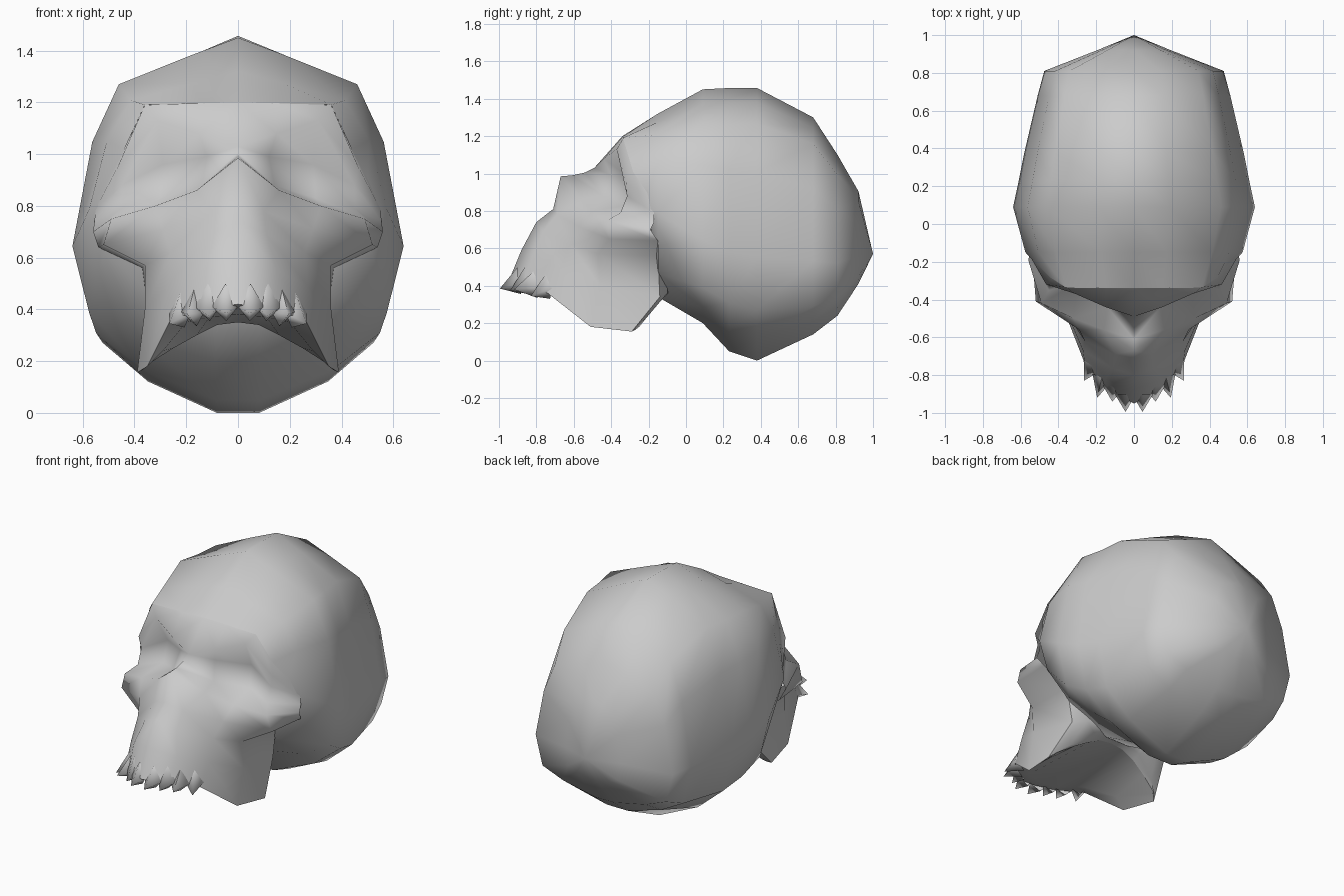
import bpy, bmesh, math
from mathutils import Vector


def finish(name, bm, angle, mirror=False):
    bmesh.ops.remove_doubles(bm, verts=bm.verts, dist=0.002)
    bmesh.ops.recalc_face_normals(bm, faces=bm.faces)
    me = bpy.data.meshes.new(name)
    bm.to_mesh(me)
    bm.free()
    ob = bpy.data.objects.new(name, me)
    bpy.context.collection.objects.link(ob)
    for p in me.polygons:
        p.use_smooth = True
    me.set_sharp_from_angle(angle=math.radians(angle))
    if mirror:
        m = ob.modifiers.new("mirror", 'MIRROR')
        m.use_axis[0] = True
        m.merge_threshold = 0.003
    return ob


def skin(bm, rows, closed=False):
    grid = [[bm.verts.new(p) for p in r] for r in rows]
    n = len(rows[0])
    for a, b in zip(grid, grid[1:]):
        for i in range(n if closed else n - 1):
            j = (i + 1) % n
            bm.faces.new((a[i], a[j], b[j], b[i]))
    return grid


# braincase: rings along y (y, base z, lower side z, top z, half width, shoulder, lean)
stations = [
    (-0.34, 0.60, 0.72, 1.20, 0.50, 0.98, 0.3),
    (-0.15, 0.34, 0.62, 1.32, 0.575, 0.84, 0),
    (0.09, 0.20, 0.39, 1.45, 0.64, 0.83, 0),
    (0.23, 0.05, 0.31, 1.457, 0.61, 0.83, 0),
    (0.38, 0.00, 0.27, 1.457, 0.58, 0.84, 0),
    (0.68, 0.14, 0.29, 1.30, 0.51, 0.86, 0),
    (0.81, 0.24, 0.34, 1.10, 0.475, 0.86, 0),
    (0.922, 0.41, 0.45, 0.905, 0.19, 0.88, 0),
]
rings = []
for y, zb, zs, zt, w, sh, lean in stations:
    h = zt - zs
    half = [(0.14 * w, zb), (0.60 * w, zb + 0.45 * (zs - zb)), (0.90 * w, zs),
            (w, zs + 0.24 * h), (0.88 * w, zs + 0.62 * h),
            (0.72 * w, zs + sh * h), (0.3 * w, zs + (sh * 0.4 + 0.6) * h)]
    rings.append([(x, y + lean * (zt - z), z) for x, z in half] + [(0, y, zt)]
                 + [(-x, y + lean * (zt - z), z) for x, z in reversed(half)])
bm = bmesh.new()
grid = skin(bm, rings, closed=True)
pole = bm.verts.new((0, 1.0, 0.57))
for i, v in enumerate(grid[-1]):
    bm.faces.new((v, grid[-1][(i + 1) % len(grid[-1])], pole))
finish("braincase", bm, 85)

# face: forehead, brow, sockets, cheeks, muzzle, gum (right half)
face_rows = [
    [(0, -.34, 1.20), (.15, -.338, 1.197), (.36, -.335, 1.19), (.42, -.28, 1.06), (.48, -.16, .96)],
    [(0, -.49, 1.03), (.15, -.44, 1.08), (.31, -.37, 1.13), (.465, -.32, .95), (.53, -.15, .85)],
    [(0, -.54, 1.005), (.12, -.40, .99), (.29, -.28, .96), (.45, -.315, .88), (.55, -.17, .79)],
    [(0, -.61, .99), (.14, -.44, .88), (.30, -.31, .83), (.45, -.35, .79), (.555, -.17, .74)],
    [(0, -.67, .985), (.16, -.56, .86), (.32, -.50, .80), (.49, -.42, .75), (.56, -.19, .70)],
    [(0, -.71, .81), (.10, -.69, .78), (.29, -.56, .71), (.52, -.41, .65), (.54, -.15, .64)],
    [(0, -.80, .74), (.11, -.765, .69), (.26, -.62, .62), (.36, -.47, .57), (.37, -.15, .56)],
    [(0, -.88, .59), (.15, -.82, .55), (.27, -.67, .49), (.36, -.46, .40), (.34, -.14, .34)],
    [(0, -.95, .42), (.14, -.88, .40), (.26, -.74, .36), (.35, -.51, .18), (.39, -.29, .155)],
]
# palate, under the gum back to the throat
palate_rows = [
    face_rows[-1],
    [(0, -.84, .38), (.11, -.80, .37), (.20, -.68, .35), (.29, -.50, .24), (.37, -.27, .165)],
    [(0, -.20, .35), (.08, -.20, .34), (.16, -.20, .30), (.25, -.22, .25), (.36, -.25, .18)],
]
bm = bmesh.new()
skin(bm, face_rows)
finish("face", bm, 85, mirror=True)
bm = bmesh.new()
skin(bm, palate_rows)
finish("palate", bm, 75, mirror=True)

# back walls joining the jaw plates to the skull base
bm = bmesh.new()
skin(bm, [[(.37, -.15, .56), (.34, -.14, .34), (.39, -.29, .155), (.36, -.25, .18)],
          [(.30, -.10, .55), (.26, -.10, .36), (.30, -.21, .23), (.25, -.22, .25)],
          [(.17, -.10, .52), (.16, -.09, .36), (.16, -.15, .32), (.16, -.20, .30)],
          [(.08, -.10, .50), (.08, -.09, .36), (.08, -.15, .35), (.08, -.20, .34)],
          [(0, -.10, .50), (0, -.09, .36), (0, -.15, .35), (0, -.20, .35)]])
finish("jaw_back", bm, 60, mirror=True)

# teeth: broad wedges flaring outward round the gum line
bm = bmesh.new()
teeth = [((.05, -.91, .41), (.045, -.995, .385)),
         ((.12, -.87, .41), (.115, -.94, .375)),
         ((.175, -.82, .39), (.195, -.92, .38)),
         ((.225, -.75, .385), (.265, -.83, .345))]
for root, tip in teeth:
    root, tip = Vector(root), Vector(tip)
    d = Vector((root.x * 1.2, -.35, 0)).normalized()
    s = Vector((-d.y, d.x, 0)) * .052
    top = root + Vector((0, 0, .09)) - d * .01
    low = root - Vector((0, 0, .055)) - d * .03
    base = [bm.verts.new(p) for p in (root - s, top, root + s, low)]
    t = bm.verts.new(tip)
    for i in range(4):
        bm.faces.new((base[i], base[(i + 1) % 4], t))
finish("teeth", bm, 90, mirror=True)
